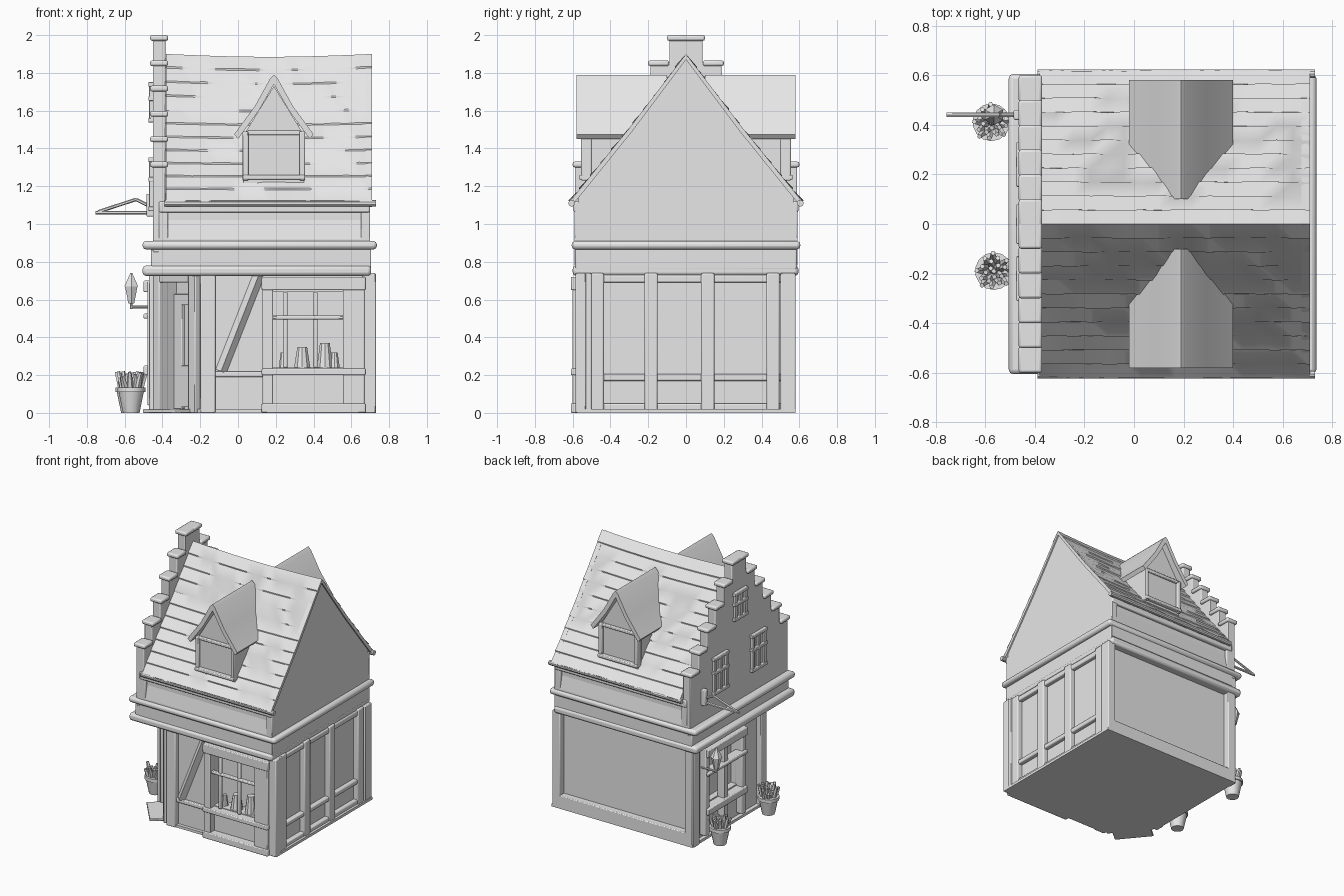
import bpy, bmesh, math, random
from mathutils import Vector, Matrix

random.seed(4)
cube = bpy.data.objects.get("Cube")
if cube:
    bpy.data.objects.remove(cube)

plaster = bpy.data.materials.new("light_grey")
plaster.use_nodes = True
plaster.diffuse_color = (0.8, 0.8, 0.8, 1)
plaster.node_tree.nodes["Principled BSDF"].inputs["Base Color"].default_value = (0.8, 0.8, 0.8, 1)


def finish(name, bm, bevel=0.0, smooth=True):
    bmesh.ops.recalc_face_normals(bm, faces=bm.faces)
    me = bpy.data.meshes.new(name)
    bm.to_mesh(me)
    bm.free()
    me.materials.append(plaster)
    ob = bpy.data.objects.new(name, me)
    bpy.context.collection.objects.link(ob)
    if bevel:
        m = ob.modifiers.new("Bevel", "BEVEL")
        m.width, m.segments = bevel, 2
    if smooth:
        bpy.ops.object.select_all(action="DESELECT")
        ob.select_set(True)
        bpy.context.view_layer.objects.active = ob
        bpy.ops.object.shade_smooth_by_angle(angle=math.radians(35))
    return ob


def box(name, x, y, z, bevel=0.006, frame=None):
    """Box from (low, high) pairs, optionally placed in a local frame."""
    bm = bmesh.new()
    size = Matrix.Diagonal((x[1] - x[0], y[1] - y[0], z[1] - z[0], 1))
    mid = Matrix.Translation((sum(x) / 2, sum(y) / 2, sum(z) / 2))
    bmesh.ops.create_cube(bm, size=1, matrix=(frame or Matrix()) @ mid @ size)
    return finish(name, bm, bevel)


def prism(name, pts, axis, low, high, smooth=False):
    """Extrude a 2D outline along the x, y or z axis."""
    place = {"x": lambda p: (low, p[0], p[1]), "y": lambda p: (p[0], low, p[1]),
             "z": lambda p: (p[0], p[1], low)}[axis]
    bm = bmesh.new()
    face = bm.faces.new([bm.verts.new(place(p)) for p in pts])
    ext = bmesh.ops.extrude_face_region(bm, geom=[face])
    shift = Vector([high - low if a == axis else 0 for a in "xyz"])
    bmesh.ops.translate(bm, vec=shift, verts=[v for v in ext["geom"] if isinstance(v, bmesh.types.BMVert)])
    return finish(name, bm, 0, smooth)


def rod(name, a, b, r1, r2=None, sides=10):
    a, b = Vector(a), Vector(b)
    d = b - a
    mat = Matrix.Translation((a + b) / 2) @ d.to_track_quat("Z", "Y").to_matrix().to_4x4()
    bm = bmesh.new()
    bmesh.ops.create_cone(bm, cap_ends=True, segments=sides, radius1=r1,
                          radius2=r1 if r2 is None else r2, depth=d.length, matrix=mat)
    return finish(name, bm)


def cut(target, x, y, z, frame=None):
    cutter = box("cutter", x, y, z, 0, frame)
    cutter.hide_render = True
    cutter.hide_set(True)
    m = target.modifiers.new("Opening", "BOOLEAN")
    m.object, m.operation, m.solver = cutter, "DIFFERENCE", "EXACT"


# Local frame along the cut corner that holds the door
a, b = Vector((-0.2, -0.55, 0)), Vector((-0.43, -0.27, 0))
along = (a - b).normalized()
out = Vector((along.y, -along.x, 0))
mid = (a + b) / 2
door = Matrix(((along.x, -out.x, 0, mid.x), (along.y, -out.y, 0, mid.y), (0, 0, 1, 0), (0, 0, 0, 1)))

# Ground floor with a cut corner, shop window openings and door recess
outline = [(-0.2, -0.55), (0.68, -0.55), (0.68, 0.53), (-0.43, 0.53), (-0.43, -0.27)]
ground = prism("ground_floor", outline, "z", 0, 0.76)
cut(ground, (0.18, 0.56), (-0.7, -0.45), (0.24, 0.64))
cut(ground, (-0.5, -0.38), (0.0, 0.4), (0.26, 0.62))
cut(ground, (-0.125, 0.125), (-0.2, 0.09), (0.02, 0.69), door)
plinth = [(-0.2, -0.575), (0.73, -0.575), (0.73, 0.58), (-0.46, 0.58), (-0.46, -0.28)]
prism("plinth", plinth, "z", 0, 0.02)

# Upper storey and gable body, flaring slightly towards its foot
gable = [(-0.59, 0.78), (0.59, 0.78), (0.59, 0.92), (0.57, 1.02), (0.57, 1.14), (0, 1.875),
         (-0.57, 1.14), (-0.57, 1.02), (-0.59, 0.92)]
prism("upper_storey", gable, "x", -0.42, 0.7)

# Bands and cornices around the house
box("lower_cornice", (-0.505, 0.705), (-0.6, 0.595), (0.725, 0.78), 0.018)
box("upper_cornice", (-0.505, 0.735), (-0.605, 0.605), (0.865, 0.91), 0.018)
box("frieze", (-0.46, 0.705), (-0.585, 0.585), (0.76, 0.87))
for s in (-1, 1):
    box("upper_panel_rail", (-0.42, 0.7), sorted((s * 0.56, s * 0.595)), (1.06, 1.12), 0.01)
    rod("gutter", (-0.39, s * 0.605, 1.11), (0.73, s * 0.605, 1.11), 0.018)
    for x in (-0.39, 0.68):
        box("upper_corner_post", (x - 0.03, x + 0.02), sorted((s * 0.55, s * 0.59)), (0.9, 1.1))

# Sagging roof in faint overlapping courses
rows, cols = 11, 16
for s in (-1, 1):
    bm = bmesh.new()
    grid = []
    for i in range(rows):
        for t, lift in ((i / rows, 0.0), ((i + 0.93) / rows, 0.006)):
            line = []
            for j in range(cols + 1):
                u = j / cols
                y = 0.62 * t
                z = 1.9 - 0.785 * t - 0.015 * math.sin(math.pi * u) * (1 - t) - 0.014 * math.sin(math.pi * t)
                jitter = lift * random.uniform(0.2, 1.5)
                line.append(bm.verts.new((-0.38 + 1.09 * u, s * (y + jitter * 0.8), z + jitter * 0.6)))
            grid.append(line)
    grid.append([bm.verts.new((v.co.x, v.co.y - s * 0.02, v.co.z - 0.03)) for v in grid[-1]])
    for upper, lower in zip(grid, grid[1:]):
        for j in range(cols):
            bm.faces.new((upper[j], upper[j + 1], lower[j + 1], lower[j]))
    finish("roof_slope", bm)
    verge = [(0, 1.9), (s * 0.3, 1.508), (s * 0.615, 1.12), (s * 0.6, 1.1), (s * 0.285, 1.49), (0, 1.87)]
    prism("roof_verge", verge, "x", 0.675, 0.71)

# Dormers front and back
cx = 0.19
for s in (-1, 1):
    depth = lambda near, far: sorted((s * near, s * far))
    wall = [(cx - 0.16, 1.2), (cx + 0.16, 1.2), (cx + 0.16, 1.47), (cx, 1.73), (cx - 0.16, 1.47)]
    prism("dormer_wall", wall, "y", s * 0.535, s * 0.15)
    shell = [(cx - 0.21, 1.475), (cx - 0.1, 1.625), (cx - 0.02, 1.77), (cx, 1.79), (cx + 0.02, 1.77),
             (cx + 0.1, 1.625), (cx + 0.21, 1.475),
             (cx + 0.19, 1.45), (cx + 0.08, 1.6), (cx, 1.74), (cx - 0.08, 1.6), (cx - 0.19, 1.45)]
    prism("dormer_roof", shell, "y", s * 0.58, s * 0.1, True)
    for k in (-1, 1):
        box("dormer_post", sorted((cx + k * 0.135, cx + k * 0.165)), depth(0.5, 0.555), (1.23, 1.49))
    box("dormer_sill", (cx - 0.165, cx + 0.165), depth(0.5, 0.565), (1.235, 1.26))
    box("dormer_lintel", (cx - 0.14, cx + 0.14), depth(0.5, 0.55), (1.47, 1.495))

# Stepped gable with capped steps
for i in range(6):
    half, top = 0.1 + 0.1 * i, 2.0 - 0.134 * i
    box("gable_step", (-0.45, -0.385), (-half + 0.012, half - 0.012), (0.85, top - 0.01))
    for s in (-1, 1):
        cap = sorted((s * half, s * (half - 0.11)))
        box("step_cap", (-0.465, -0.37), cap, (top - 0.03, top), 0.01)


def side_window(name, y, half, low, high):
    """Framed window on the stepped gable."""
    box(name + "_pane", (-0.455, -0.44), (y - half, y + half), (low, high), 0.002)
    for s in (-1, 0, 1):
        box(name + "_upright", (-0.47, -0.44), (y + s * half - 0.012, y + s * half + 0.012), (low, high), 0.004)
    for z in (low, low + (high - low) * 0.6, high):
        box(name + "_rail", (-0.475, -0.44), (y - half - 0.02, y + half + 0.02), (z - 0.012, z + 0.012), 0.004)


side_window("gable_window", 0, 0.06, 1.55, 1.74)
for y in (-0.22, 0.24):
    side_window("storey_window", y, 0.07, 1.08, 1.34)

# Front timber frame, brace and shop bay
for low, high in ((-0.2, -0.12), (0.66, 0.73)):
    box("front_post", (low, high), (-0.585, -0.53), (0, 0.74))
box("front_sill_beam", (-0.15, 0.15), (-0.57, -0.53), (0.19, 0.22))
rod("front_brace", (-0.09, -0.555, 0.22), (0.11, -0.555, 0.73), 0.03, sides=4)
for low, high in ((0.13, 0.185), (0.555, 0.67)):
    box("bay_upright", (low, high), (-0.6, -0.54), (0, 0.7))
for low, high in ((0.2, 0.235), (0.65, 0.72), (0, 0.05)):
    box("bay_rail", (0.125, 0.675), (-0.61, -0.54), (low, high))
box("bay_transom", (0.18, 0.56), (-0.585, -0.555), (0.495, 0.515))
for x in (0.25, 0.41):
    box("bay_mullion", (x - 0.012, x + 0.012), (-0.58, -0.555), (0.24, 0.64))
for x, r, h in ((0.24, 0.025, 0.08), (0.34, 0.045, 0.11), (0.46, 0.045, 0.13), (0.51, 0.03, 0.08)):
    rod("window_goods", (x, -0.5, 0.24), (x, -0.5, 0.24 + h), r, r * 0.6)

# Corner door set back in its recess
box("door_step", (-0.14, 0.14), (-0.13, 0.02), (0, 0.02), 0.004, door)
box("door_lintel", (-0.13, 0.13), (-0.03, 0.01), (0.69, 0.74), 0.004, door)
for s in (-1, 1):
    box("door_post", sorted((s * 0.12, s * 0.18)), (-0.035, 0.03), (0, 0.74), 0.006, door)
    box("door_stile", sorted((s * 0.06, s * 0.125)), (0.07, 0.1), (0.02, 0.6), 0.004, door)
for low, high in ((0.57, 0.63), (0.03, 0.25)):
    box("door_rail", (-0.125, 0.125), (0.07, 0.1), (low, high), 0.004, door)
rod("door_knob", door @ Vector((0.09, 0.07, 0.3)), door @ Vector((0.09, 0.04, 0.3)), 0.015)

# Timber frame on the plain gable side
for y in (-0.47, -0.185, 0.115, 0.46):
    box("side_post", (0.66, 0.72), (y - 0.035, y + 0.035), (0, 0.74), 0.008)
for low, high in ((0.17, 0.205), (0.69, 0.73), (0, 0.05)):
    box("side_rail", (0.66, 0.712), (-0.55, 0.55), (low, high), 0.008)
for s in (-1, 1):
    box("side_corner_post", (0.66, 0.725), sorted((s * 0.5, s * 0.58)), (0, 0.74))

# Back frame around a sunken wall panel
for x in (-0.43, 0.69):
    box("back_post", (x - 0.025, x + 0.035), (0.5, 0.58), (0, 0.74))
box("back_base", (-0.44, 0.7), (0.5, 0.58), (0, 0.1))

# Shop bay on the stepped side
for y in (-0.02, 0.2, 0.42):
    box("side_bay_upright", (-0.48, -0.42), (y - 0.025, y + 0.025), (0.04, 0.7))
for low, high in ((0.2, 0.25), (0.5, 0.525), (0.64, 0.7)):
    box("side_bay_rail", (-0.5, -0.42), (-0.04, 0.44), (low, high))
for y in (-0.27, 0.54):
    box("side_end_post", (-0.47, -0.41), (y - 0.035, y + 0.035), (0, 0.74))

# Flower pots
for x, y in ((-0.575, 0.41), (-0.565, -0.19)):
    rod("flower_pot", (x, y, 0), (x, y, 0.12), 0.045, 0.07, 14)
    rod("pot_rim", (x, y, 0.11), (x, y, 0.135), 0.076, sides=14)
    for i in range(22):
        ang, r = i * 2.4, 0.014 * math.sqrt(i)
        d = Vector((math.cos(ang), math.sin(ang), 0))
        foot = Vector((x, y, 0.12)) + d * r * 0.7
        rod("leaf", foot, foot + d * r * 0.5 + Vector((0, 0, random.uniform(0.05, 0.1))), 0.02, 0.01, 5)

# Lantern on its arm
lx, ly = -0.565, 0.44
rod("lantern_arm", (-0.44, ly, 0.56), (lx, ly, 0.56), 0.008)
rod("lantern_stem", (lx, ly, 0.55), (lx, ly, 0.6), 0.008)
rod("lantern_glass", (lx, ly, 0.58), (lx, ly, 0.67), 0.018, 0.038, 6)
rod("lantern_cap", (lx, ly, 0.67), (lx, ly, 0.74), 0.042, 0.006, 6)

# Sign bracket
rod("bracket_bar", (-0.44, 0.44, 1.06), (-0.755, 0.44, 1.06), 0.01, sides=6)
rod("bracket_stay", (-0.44, 0.44, 1.08), (-0.54, 0.44, 1.13), 0.009, sides=6)
rod("bracket_brace", (-0.54, 0.44, 1.13), (-0.74, 0.44, 1.065), 0.009, sides=6)
box("bracket_plate", (-0.485, -0.44), (0.42, 0.46), (1.04, 1.16))
